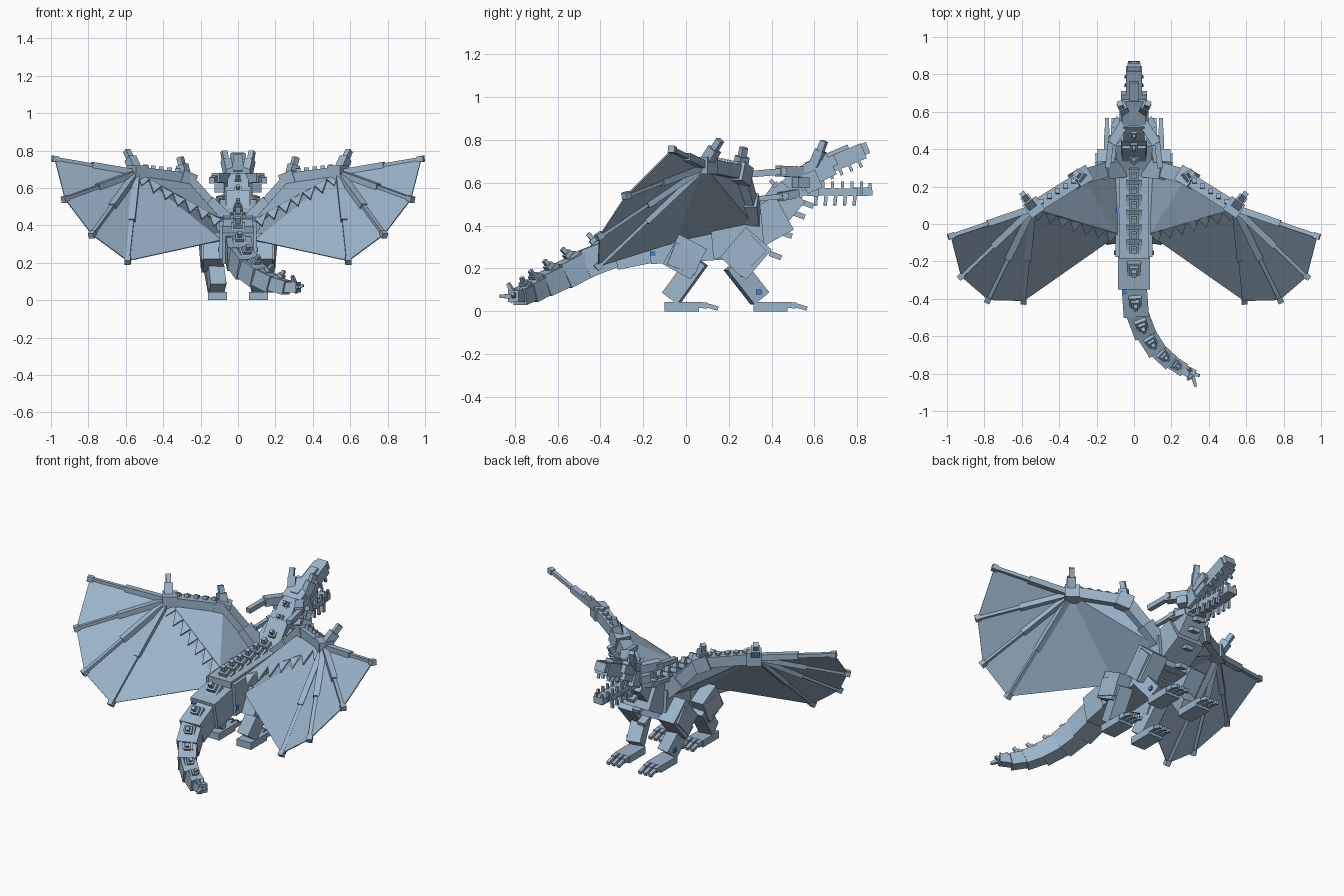
import bpy, bmesh
from mathutils import Vector as V, Matrix

cube = bpy.data.objects.get("Cube")
if cube:
    bpy.data.objects.remove(cube)


def material(name, rgb):
    m = bpy.data.materials.new(name)
    m.use_nodes = True
    m.diffuse_color = (*rgb, 1)
    m.node_tree.nodes["Principled BSDF"].inputs["Base Color"].default_value = (*rgb, 1)
    return m


SLATE = material("slate blue", (0.33, 0.46, 0.59))
BLUE = material("bright blue", (0.07, 0.2, 0.6))


def finish(name, bm, mat=SLATE):
    bmesh.ops.recalc_face_normals(bm, faces=bm.faces)
    me = bpy.data.meshes.new(name)
    bm.to_mesh(me)
    bm.free()
    me.materials.append(mat)
    ob = bpy.data.objects.new(name, me)
    bpy.context.collection.objects.link(ob)
    return ob


def beam(bm, a, b, w, h, taper=1, up=(0, 0, 1)):
    """Box running from a to b, w wide and h deep, optionally tapering."""
    a, b = V(a), V(b)
    d = (b - a).normalized()
    up = V(up)
    if abs(d.dot(up)) > 0.98:
        up = V((0, 1, 0))
    side = d.cross(up).normalized()
    top = side.cross(d)
    m = Matrix((side * w, d * (b - a).length, top * h)).transposed().to_4x4()
    m.translation = (a + b) / 2
    verts = bmesh.ops.create_cube(bm, size=1)["verts"]
    for v in verts:
        if v.co.y > 0:
            v.co.x *= taper
            v.co.z *= taper
        v.co = m @ v.co


def beams(name, specs, mat=SLATE):
    bm = bmesh.new()
    for s in specs:
        beam(bm, *s)
    return finish(name, bm, mat)


def sheet(name, loops, thick=0.006):
    bm = bmesh.new()
    for loop in loops:
        bm.faces.new([bm.verts.new(p) for p in loop])
    bmesh.ops.remove_doubles(bm, verts=bm.verts, dist=0.0001)
    ob = finish(name, bm)
    mod = ob.modifiers.new("thickness", "SOLIDIFY")
    mod.thickness, mod.offset = thick, 0


# Torso, hips and chest
beams("torso", [((0, -.17, .32), (0, .24, .345), .2, .2),
                ((0, .12, .34), (0, .36, .36), .23, .19),
                ((0, -.18, .335), (0, .32, .36), .16, .2)])

# Tail: overlapping blocks along a sideways curve
tail = [V(p) for p in ((0, -.12, .32), (0, -.32, .28), (.01, -.46, .225), (.05, -.565, .17),
                       (.11, -.66, .125), (.18, -.725, .09), (.25, -.77, .07), (.31, -.80, .07))]
widths = (.17, .135, .12, .105, .09, .075, .055)
specs = []
for a, b, w in zip(tail, tail[1:], widths):
    d = (b - a).normalized() * .015
    specs.append((a - d, b + d, w, w))
beams("tail", specs)
tip = tail[-1]
beams("tail_prongs", [(tip, tip + V(o), .025, .025, .6) for o in
      ((.04, -.01, .01), (.02, -.07, .0), (-.02, -.03, .06), (-.02, .03, .04), (.0, -.02, -.03))])

# Neck
beams("neck", [((0, .28, .36), (0, .46, .46), .19, .18),
               ((0, .39, .43), (0, .5, .56), .14, .15),
               ((0, .45, .52), (0, .56, .64), .11, .12),
               ((0, .32, .4), (0, .44, .56), .13, .09)])
beams("throat_spikes", [((0, y, z), (0, y + .055, z - .02), .05, .025) for y, z in
                        ((.39, .27), (.44, .37), (.5, .46), (.54, .51))])

# Head with snout, jaw, teeth and horns
specs = [((0, .52, .61), (0, .68, .69), .13, .11), ((0, .64, .67), (0, .83, .75), .085, .075),
         ((0, .79, .74), (0, .85, .765), .07, .055), ((0, .56, .68), (0, .76, .765), .05, .03)]
for s in (-1, 1):
    specs += [((s * .05, .56, .64), (s * .05, .7, .71), .04, .05),
              ((s * .06, .55, .59), (s * .06, .62, .62), .035, .09)]
beams("head", specs)
beams("lower_jaw", [((0, .5, .575), (0, .62, .565), .11, .06), ((0, .58, .56), (0, .8, .555), .085, .035),
                    ((0, .78, .557), (0, .87, .56), .065, .04)])
specs = []
for s in (-1, 1):
    for i in range(5):
        y = .64 + i * .045
        specs += [((s * .033, y, .55), (s * .033, y, .605), .014, .014),
                  ((s * .035, y - .02, .645 + i * .018), (s * .035, y, .60 + i * .018), .014, .014),
                  ((s * .038, y - .03, .55), (s * .042, y - .035, .495), .016, .016)]
    specs.append((V((s * .02, .86, .56)), V((s * .02, .86, .6)), .014, .014))
beams("teeth", specs)
for s, side in ((-1, "right"), (1, "left")):
    beams(side + "_horns", [((s * .05, .54, .65), (s * .12, .43, .655), .05, .05),
                            ((s * .12, .47, .655), (s * .14, .3, .64), .03, .03),
                            ((s * .05, .6, .68), (s * .065, .63, .75), .045, .045),
                            ((s * .065, .62, .73), (s * .075, .645, .795), .03, .03),
                            ((s * .05, .52, .55), (s * .1, .44, .535), .04, .04),
                            ((s * .1, .48, .54), (s * .115, .33, .525), .024, .024),
                            ((s * .06, .52, .6), (s * .11, .55, .6), .06, .05)])

# Stepped spines along neck, back and tail
rows = [(V((0, .49, .64)), V((0, -.7, .7)), .6), (V((0, .43, .575)), V((0, -.7, .7)), .7),
        (V((0, .36, .49)), V((0, -.5, .8)), .8)]
rows += [(V((0, y, .435 + y * .05)), V((0, -.35, 1)), 1) for y in (.28, .2, .12, .04, -.04, -.12)]
for a, b, w in list(zip(tail, tail[1:], widths))[:6]:
    d = (b - a).normalized()
    n = d.cross(V((0, 0, 1))).cross(d).normalized()
    rows.append(((a + b) / 2 + n * w / 2, n + d * .4, .45 + w * 3))
specs = []
for p, n, k in rows:
    n.normalize()
    specs += [(p - n * .02, p + n * .015 * k, .08 * k, .075 * k),
              (p, p + n * .04 * k, .052 * k, .05 * k),
              (p, p + n * .075 * k, .026 * k, .026 * k)]
beams("back_spines", specs)

# Legs: hip, knee, ankle as y and z, then a foot with three toes
for s, side in ((-1, "right"), (1, "left")):
    for end, x, hip, knee, ankle in (("hind", .13, (-.07, .29), (.06, .22), (-.07, .06)),
                                     ("front", .14, (.34, .34), (.22, .2), (.345, .06))):
        h, k, a = (V((s * x, *hip)), V((s * x, *knee)), V((s * .11, *ankle)))
        beams(f"{side}_{end}_leg", [(h, k, .11, .16), (k + V((0, 0, .02)), a, .085, .09),
                                    (h + V((s * .04, 0, -.02)), k + V((s * .03, 0, 0)), .05, .11)])
        f = V((s * .11, ankle[0] - .03, .022))
        specs = [(f, f + V((0, .16, 0)), .1, .044)]
        for t in (-1, 0, 1):
            q = f + V((t * .035, .14, .008))
            specs += [(q, q + V((0, .06, -.003)), .026, .028),
                      (q + V((0, .05, 0)), q + V((0, .11, -.018)), .02, .02)]
        beams(f"{side}_{end}_foot", specs)

# Wings
for s, side in ((-1, "right"), (1, "left")):
    def P(x, y, z):
        return V((s * x, y, z))
    shoulder, elbow, wrist = P(.08, .31, .42), P(.28, .25, .645), P(.54, .085, .68)
    tips = [P(.98, -.065, .755), P(.925, -.28, .54), P(.78, -.405, .35), P(.59, -.41, .21)]
    rear, ridge, chest = P(.09, -.06, .32), P(.09, -.05, .43), P(.09, .32, .4)
    beams(side + "_wing_arm", [(shoulder, elbow, .08, .07), (elbow + P(-.02, .01, 0), wrist, .07, .065),
                               (P(.05, .3, .4), P(.17, .285, .52), .1, .09),
                               (elbow + P(-.03, .02, -.02), elbow + P(.04, -.02, .01), .09, .09),
                               (wrist + P(-.04, .03, 0), wrist + P(.03, -.02, 0), .085, .08)])
    # Spikes on the elbow and wrist, small studs between
    specs = []
    for p, d in ((elbow, P(.03, .02, .12)), (wrist, P(.055, .075, .12))):
        specs += [(p, p + d * .65, .05, .05), (p, p + d, .03, .03)]
    for i in range(1, 6):
        p = elbow.lerp(wrist, i / 6)
        specs.append((p, p + V((0, .01, .05)), .025, .025))
    beams(side + "_wing_spikes", specs)
    # Fingers in three steps
    specs = []
    for t in tips:
        d = (t - wrist).normalized()
        specs += [(wrist, wrist.lerp(t, .55), .036, .036), (wrist.lerp(t, .5), t, .022, .022),
                  (t - d * .02, t + d * .014, .032, .032)]
    beams(side + "_wing_fingers", specs)
    fan = [[wrist, a, b] for a, b in zip(tips, tips[1:])]
    inner = [[wrist, tips[3], rear], [wrist, rear, chest], [wrist, chest, elbow]]
    sheet(side + "_wing_membrane", fan + inner)
    sheet(side + "_wing_upper_web", [[wrist, ridge, elbow], [elbow, ridge, shoulder]])
    # Ragged fringe from wrist to back
    flaps = []
    for i in range(7):
        a, b = wrist.lerp(ridge, i / 7), wrist.lerp(ridge, (i + 1) / 7)
        flaps.append([a, b + P(.04, -.045, -.035), b])
    sheet(side + "_wing_fringe", flaps, .012)

# Small blue flecks as thin plates
FLECK = .024
beams("blue_flecks", [((x, y - FLECK / 2, z), (x, y + FLECK / 2, z), w, h) for x, y, z, w, h in
      ((.102, -.155, .27, .008, FLECK), (-.102, -.155, .27, .008, FLECK),
       (.162, .34, .09, .008, FLECK), (-.162, .34, .09, .008, FLECK),
       (-.05, -.36, .338, FLECK, .008), (-.09, .07, .437, FLECK, .008))], BLUE)
